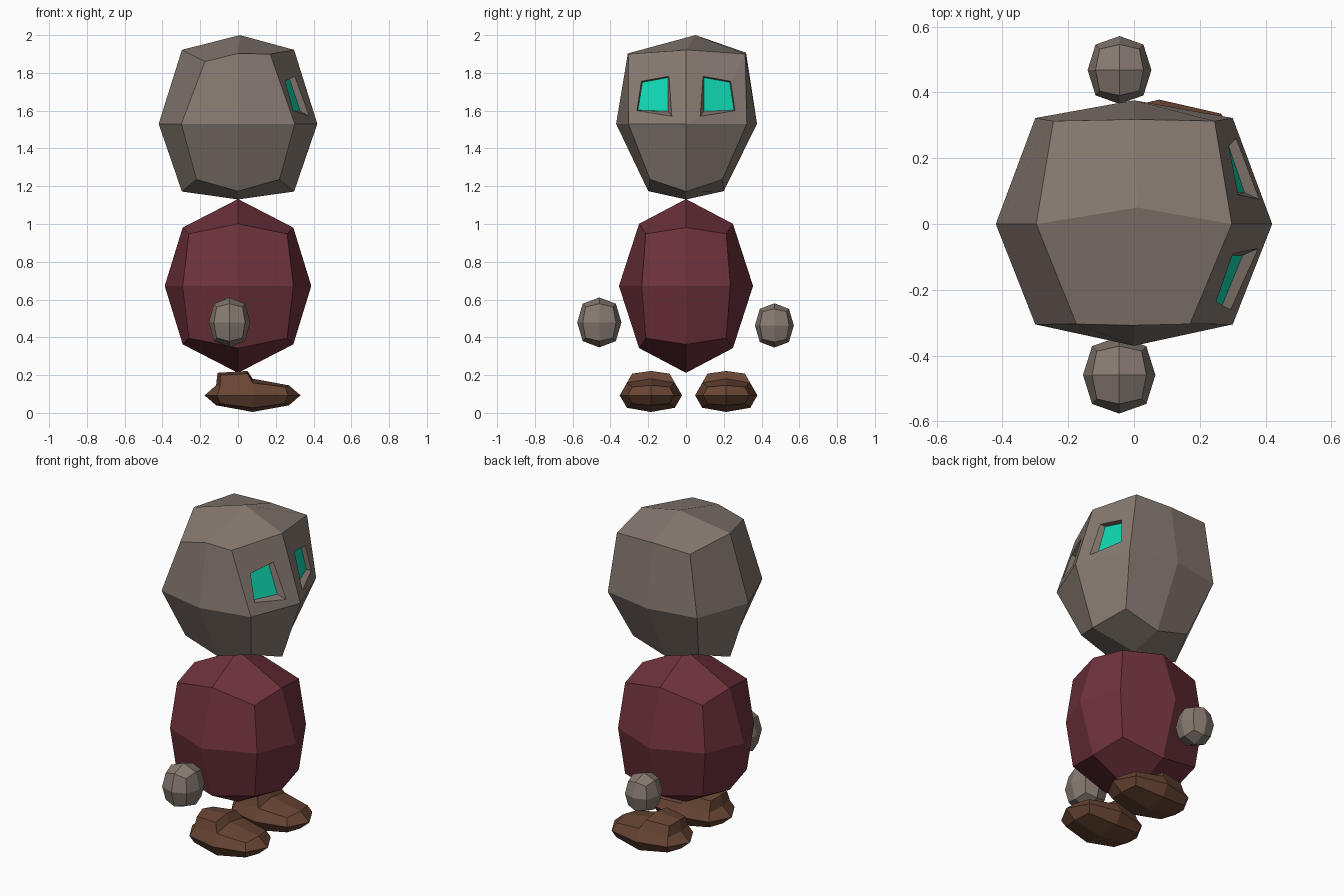
import bpy, bmesh
from mathutils import Vector

if "Cube" in bpy.data.objects:
    bpy.data.objects.remove(bpy.data.objects["Cube"])


def material(name, rgb):
    m = bpy.data.materials.new(name)
    m.diffuse_color = (*rgb, 1)
    m.use_nodes = True
    m.node_tree.nodes["Principled BSDF"].inputs["Base Color"].default_value = m.diffuse_color
    return m


STONE = material("stone", (0.24, 0.195, 0.165))
CLOTH = material("cloth", (0.157, 0.032, 0.045))
LEATHER = material("leather", (0.14, 0.06, 0.034))
GLOW = material("glow", (0.005, 0.67, 0.43))


def quad_ball(place):
    """Cube split once into 24 quads; place() maps each -1/0/1 sign triple to a point."""
    bm = bmesh.new()
    bmesh.ops.create_cube(bm, size=2)
    bmesh.ops.subdivide_edges(bm, edges=bm.edges[:], cuts=1, use_grid_fill=True)
    for v in bm.verts:
        v.co = Vector(place(tuple(round(c) for c in v.co)))
    return bm


def rounded(centre, half, ratios):
    """Placement for a symmetric ball: ratios of the half size per kind of vertex."""
    def place(s):
        r = ratios.get(tuple(abs(c) for c in s), (1, 1, 1))
        return [centre[i] + half[i] * s[i] * r[i] for i in range(3)]
    return place


def finish(bm, name, *mats):
    bmesh.ops.recalc_face_normals(bm, faces=bm.faces[:])
    me = bpy.data.meshes.new(name)
    bm.to_mesh(me)
    bm.free()
    for m in mats:
        me.materials.append(m)
    bpy.context.collection.objects.link(bpy.data.objects.new(name, me))


# Body
BODY = {(1, 1, 0): (.755, .66, 1), (1, 0, 1): (.755, 1, .672),
        (0, 1, 1): (1, .70, .715), (1, 1, 1): (.67, .6, .6)}
finish(quad_ball(rounded((0, 0, .672), (.388, .355, .46), BODY)), "body", CLOTH)

# Hands
HAND = {(1, 1, 0): (.75,) * 3, (1, 0, 1): (.75,) * 3,
        (0, 1, 1): (.75,) * 3, (1, 1, 1): (.62,) * 3}
finish(quad_ball(rounded((-.045, -.459, .479), (.11, .117, .132), HAND)), "right_hand", STONE)
finish(quad_ball(rounded((-.044, .468, .463), (.097, .103, .117), HAND)), "left_hand", STONE)

# Shoes: flattened ball with the rear top pulled up into an ankle
SHOE = {(1, 1, 0): (.74, .74, 1), (1, 0, 1): (.76, 1, .6),
        (0, 1, 1): (1, .77, .75), (1, 1, 1): (.68, .6, .5)}
for name, y in (("right_shoe", -.186), ("left_shoe", .213)):
    bm = quad_ball(rounded((.077, 0, .093), (.254, .165, .088), SHOE))
    bm.normal_update()
    rear = [f for f in bm.faces
            if f.calc_center_median().x < .07 and f.calc_center_median().z > .093
            and any((v.co - Vector((.077, 0, .181))).length < .01 for v in f.verts)]
    new = bmesh.ops.extrude_face_region(bm, geom=rear)["geom"]
    bmesh.ops.delete(bm, geom=[f for f in rear if f.is_valid], context='FACES')
    for v in new:
        if isinstance(v, bmesh.types.BMVert):
            x, side = v.co.x, abs(v.co.y) > .02
            v.co = (.82 * x - .013, v.co.y * .78,
                    (.204 if side else .218) + .05 * x)
    bmesh.ops.translate(bm, verts=bm.verts[:], vec=(0, y, 0))
    finish(bm, name, LEATHER)

# Head: mirrored across x apart from one lower corner
HEAD = {
    (1, 0, 0): (.42, 0, 1.53), (0, -1, 0): (0, -.37, 1.53), (0, 1, 0): (0, .376, 1.53),
    (0, 0, 1): (.01, .05, 2.0), (0, 0, -1): (0, 0, 1.13),
    (1, 0, 1): (.297, 0, 1.922), (1, 0, -1): (.297, 0, 1.172),
    (0, -1, 1): (0, -.308, 1.903), (0, 1, 1): (0, .318, 1.907),
    (0, -1, -1): (0, -.2, 1.174), (0, 1, -1): (0, .2, 1.174),
    (1, -1, 0): (.3, -.305, 1.53), (1, 1, 0): (.3, .322, 1.53),
    (1, -1, 1): (.17, -.304, 1.9), (1, 1, 1): (.245, .313, 1.9),
    (1, -1, -1): (.22, -.19, 1.236), (1, 1, -1): (.22, .193, 1.236),
    (-1, -1, 1): (-.175, -.304, 1.86),
}


def head_point(s):
    if s in HEAD:
        return HEAD[s]
    x, y, z = HEAD[(abs(s[0]), s[1], s[2])]
    return (x * (-1 if s[0] < 0 else 1), y, z)


bm = quad_ball(head_point)
bmesh.ops.recalc_face_normals(bm, faces=bm.faces[:])

# Eye sockets: (outer, upper) -> (|y|, z) of the hole and of the sunken glowing pane
HOLE = {(1, 1): (.236, 1.756), (0, 1): (.09, 1.782), (0, 0): (.075, 1.57), (1, 0): (.26, 1.60)}
PANE = {(1, 1): (.231, 1.75), (0, 1): (.096, 1.775), (0, 0): (.095, 1.597), (1, 0): (.254, 1.603)}

for side in (-1, 1):
    a, b, c, d = (Vector(HEAD[k]) for k in ((1, 0, 0), (1, side, 0), (1, 0, 1), (1, side, 1)))
    centre = (a + b + c + d) / 4
    face = min(bm.faces, key=lambda f: (f.calc_center_median() - centre).length)
    keys = [(int(abs(v.co.y) > .15), int(v.co.z > 1.7)) for v in face.verts]
    for shape, depth in ((HOLE, 0), (PANE, .03)):
        bmesh.ops.inset_individual(bm, faces=[face], thickness=.01)
        for v, k in zip(face.verts, keys):
            y, z = shape[k]
            u, w = y / abs(b.y), (z - 1.53) / .375
            x = a.lerp(b, u).lerp(c.lerp(d, u), w).x
            v.co = (x - depth, side * y, z)
    face.material_index = 1
finish(bm, "head", STONE, GLOW)
